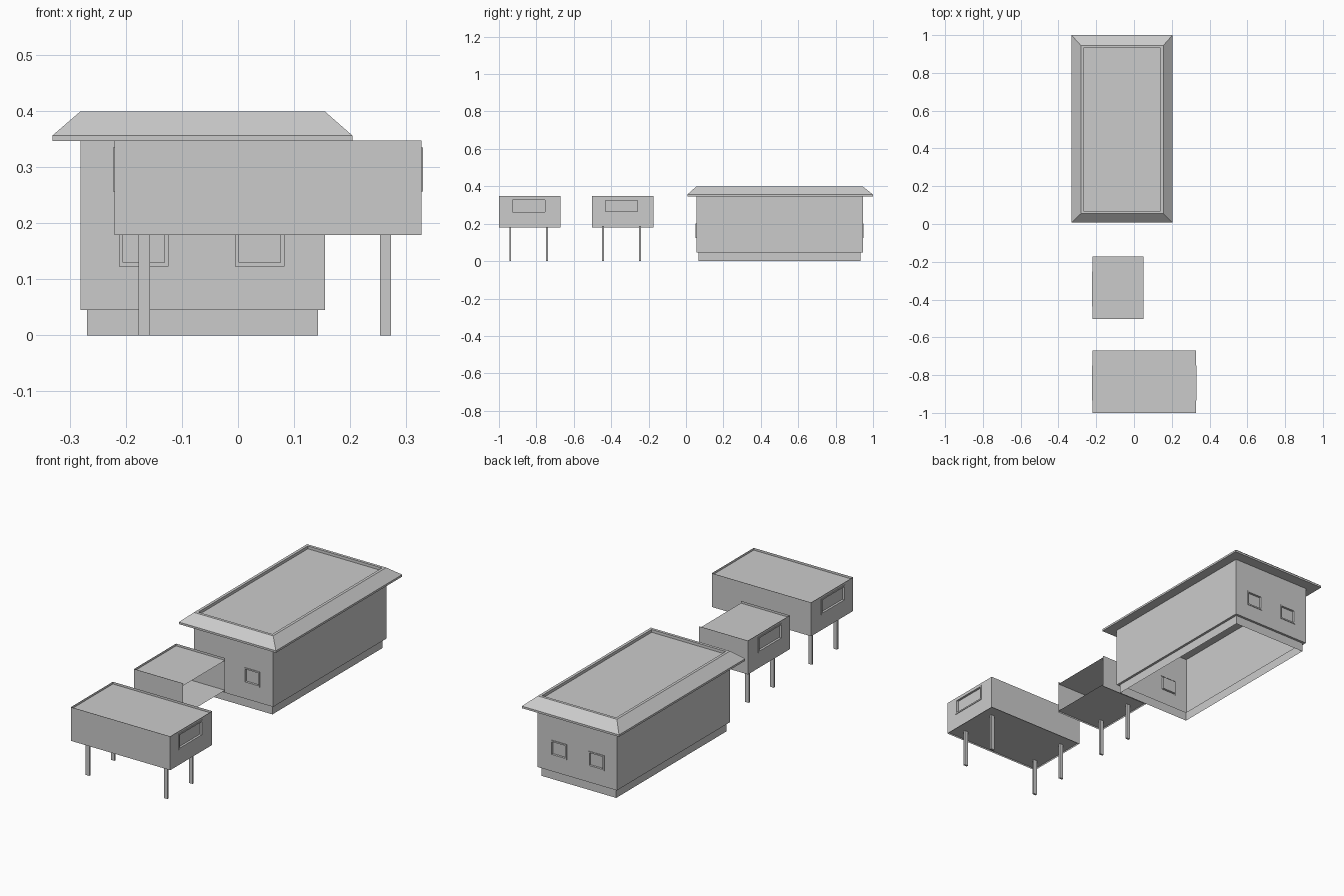
import bpy, bmesh
from mathutils import Vector

cube = bpy.data.objects.get("Cube")
if cube:
    bpy.data.objects.remove(cube, do_unlink=True)

grey = bpy.data.materials.new("plain grey")
grey.use_nodes = True
grey.diffuse_color = (0.6, 0.6, 0.6, 1)
grey.node_tree.nodes["Principled BSDF"].inputs["Base Color"].default_value = (0.6, 0.6, 0.6, 1)

UP = Vector((0, 0, 1))


def finish(bm, name):
    mesh = bpy.data.meshes.new(name)
    bm.to_mesh(mesh)
    bm.free()
    mesh.materials.append(grey)
    bpy.context.collection.objects.link(bpy.data.objects.new(name, mesh))


def level(u, v, n):
    """Placement for horizontal parts."""
    return Vector((u, v, n))


def stack(name, place, rects, start=False, end=False):
    """Loft through rectangles (u0, u1, v0, v1, height), with optional caps."""
    bm = bmesh.new()
    rings = [[bm.verts.new(place(u, v, n))
              for u, v in ((u0, v0), (u1, v0), (u1, v1), (u0, v1))]
             for u0, u1, v0, v1, n in rects]
    for a, b in zip(rings, rings[1:]):
        for i in range(4):
            j = (i + 1) % 4
            bm.faces.new((a[i], a[j], b[j], b[i]))
    if start:
        bm.faces.new(rings[0][::-1])
    if end:
        bm.faces.new(rings[-1])
    finish(bm, name)


def grow(rect, d):
    u0, u1, v0, v1 = rect
    return (u0 - d, u1 + d, v0 - d, v1 + d)


def wall(name, p, q, z0, z1, holes):
    """Thin wall from p to q with framed, recessed windows in its holes."""
    p, q = Vector((*p, 0)), Vector((*q, 0))
    along = (q - p).normalized()
    out = along.cross(UP)

    def place(u, v, n):
        return p + along * u + UP * v + out * n

    us = sorted({0, (q - p).length, *(c for h in holes for c in h[:2])})
    vs = sorted({z0, z1, *(c for h in holes for c in h[2:])})
    bm = bmesh.new()
    grid = {(u, v): bm.verts.new(place(u, v, 0)) for u in us for v in vs}
    for a, b in zip(us, us[1:]):
        for c, d in zip(vs, vs[1:]):
            mu, mv = (a + b) / 2, (c + d) / 2
            if not any(h[0] < mu < h[1] and h[2] < mv < h[3] for h in holes):
                bm.faces.new([grid[k] for k in ((a, c), (b, c), (b, d), (a, d))])
    finish(bm, name)

    for i, h in enumerate(holes):
        inner = grow(h, -0.007)
        stack(f"{name}_window_{i + 1}", place,
              [(*h, 0), (*h, 0.003), (*inner, 0.003), (*inner, -0.008)], end=True)


def walls(name, rect, z0, z1, windows, open_side=None):
    x0, x1, y0, y1 = rect
    corners = [(x0, y0), (x1, y0), (x1, y1), (x0, y1)]
    for i, side in enumerate(("front", "left", "back", "right")):
        if side != open_side:
            wall(f"{name}_{side}_wall", corners[i], corners[(i + 1) % 4],
                 z0, z1, windows.get(side, []))


# Main house: plinth with ledge, walls, hipped roof with sunken deck
house = (-0.281, 0.155, 0.055, 0.945)
plinth = grow(house, -0.012)
stack("house_plinth", level, [(*plinth, 0), (*plinth, 0.045), (*house, 0.045)])


def house_windows(centres):
    return [(c - 0.044, c + 0.044, 0.123, 0.2) for c in centres]


walls("house", house, 0.045, 0.346,
      {"front": house_windows((0.113, 0.32)), "back": house_windows((0.116, 0.323))})

eave = (-0.331, 0.204, 0.007, 1.0)
deck = grow(house, -0.014)
stack("house_roof", level,
      [(*eave, 0.346), (*eave, 0.356), (*house, 0.399), (*deck, 0.399), (*deck, 0.385)],
      start=True, end=True)


# Raised cabins: thin walls, sunken roof and floor panels, slim posts
def cabin(name, rect, post_xs, windows, open_side=None):
    low, high = 0.179, 0.347
    walls(name, rect, low, high, windows, open_side)
    stack(f"{name}_roof", level, [(*rect, high - 0.011)], end=True)
    stack(f"{name}_floor", level, [(*rect, low + 0.008)], end=True)
    for px in post_xs:
        for py in (rect[2] + 0.06, rect[3] - 0.073):
            post = (px - 0.01, px + 0.01, py - 0.005, py + 0.005)
            stack(f"{name}_post", level, [(*post, 0), (*post, low + 0.008)],
                  start=True, end=True)


right_window = [(0.078, 0.265, 0.256, 0.335)]
left_window = [(0.065, 0.252, 0.256, 0.335)]
cabin("front_cabin", (-0.22, 0.327, -1.0, -0.67), (-0.167, 0.263),
      {"left": left_window, "right": right_window})
cabin("middle_cabin", (-0.22, 0.05, -0.503, -0.173), (-0.167,),
      {"right": right_window}, open_side="left")
